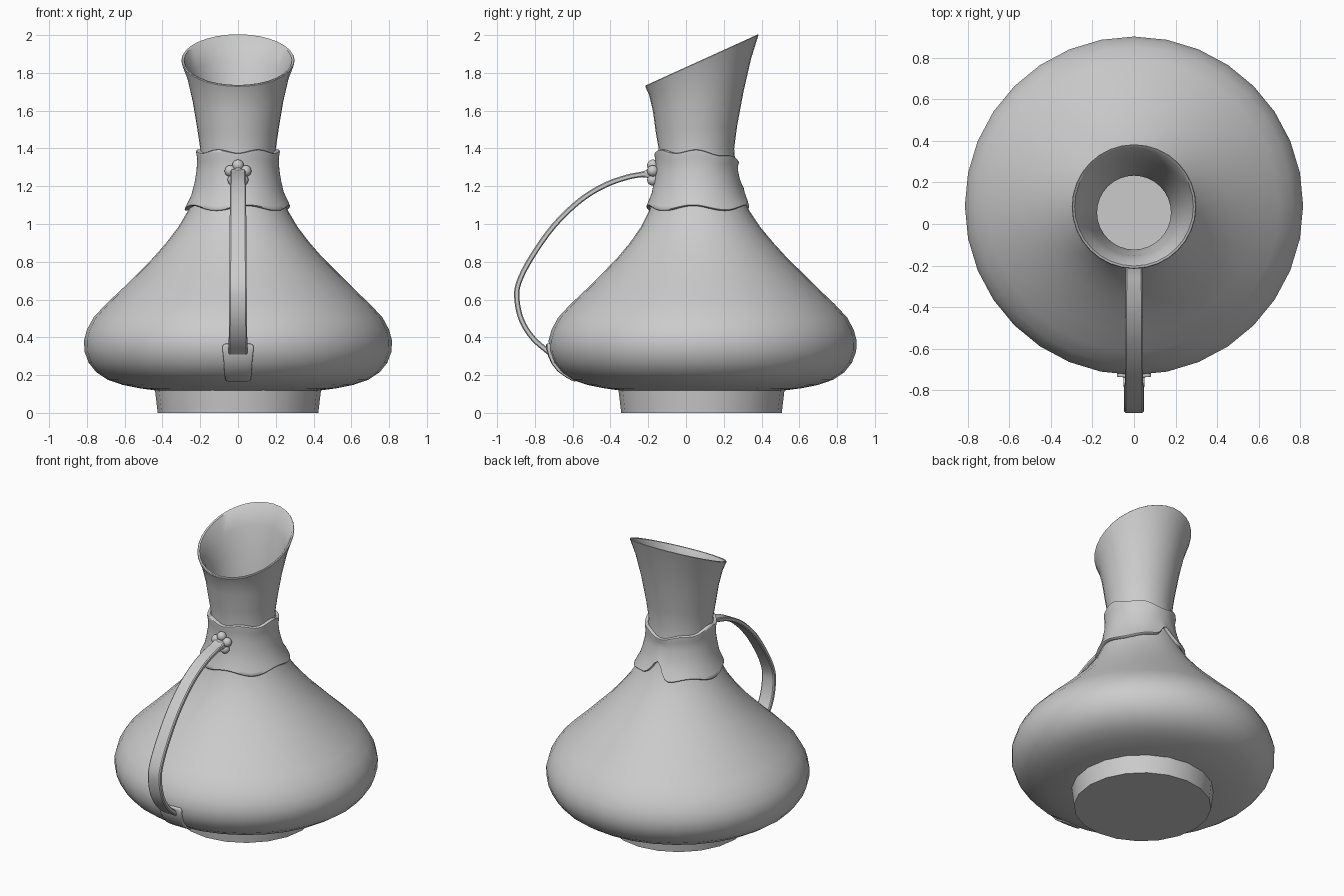
import bpy, bmesh, math
from mathutils import Vector

if "Cube" in bpy.data.objects:
    bpy.data.objects.remove(bpy.data.objects["Cube"])

# Outer vessel profile: radius, centre y, height, slant (dz/dy)
BODY = [(.43, .085, .118, 0), (.52, .088, .13, 0), (.61, .088, .148, 0), (.69, .088, .175, 0),
        (.75, .088, .215, 0), (.79, .088, .265, 0), (.813, .088, .325, 0), (.815, .088, .385, 0),
        (.80, .088, .44, 0), (.765, .088, .505, 0), (.70, .088, .575, 0), (.61, .088, .66, 0),
        (.53, .088, .74, 0), (.45, .086, .82, 0), (.38, .083, .90, 0), (.315, .077, .985, 0),
        (.265, .07, 1.07, 0), (.23, .062, 1.16, 0), (.208, .057, 1.27, 0), (.20, .055, 1.40, 0),
        (.215, .056, 1.50, .10), (.24, .065, 1.65, .22), (.27, .075, 1.78, .36),
        (.30, .084, 1.865, .455)]


def loft(name, rings, caps=True, wrap=False, angle=40):
    """Skin a list of equal-length point loops."""
    bm = bmesh.new()
    loops = [[bm.verts.new(p) for p in r] for r in rings]
    n = len(loops[0])
    pairs = list(zip(loops, loops[1:])) + ([(loops[-1], loops[0])] if wrap else [])
    for a, b in pairs:
        for i in range(n):
            j = (i + 1) % n
            bm.faces.new((a[i], a[j], b[j], b[i]))
    if caps and not wrap:
        bm.faces.new(loops[0][::-1])
        bm.faces.new(loops[-1])
    bmesh.ops.recalc_face_normals(bm, faces=bm.faces)
    return finish(name, bm, angle)


def finish(name, bm, angle=40):
    me = bpy.data.meshes.new(name)
    bm.to_mesh(me)
    bm.free()
    ob = bpy.data.objects.new(name, me)
    bpy.context.collection.objects.link(ob)
    bpy.ops.object.select_all(action='DESELECT')
    ob.select_set(True)
    bpy.context.view_layer.objects.active = ob
    bpy.ops.object.shade_smooth_by_angle(angle=math.radians(angle))
    return ob


def ring(r, cy, z, slant=0, n=32):
    out = []
    for i in range(n):
        a = 2 * math.pi * i / n
        out.append(Vector((r * math.cos(a), cy + r * math.sin(a), z + slant * r * math.sin(a))))
    return out


def body_at(z):
    """Body radius and centre y at a height."""
    for (r0, c0, z0, _), (r1, c1, z1, _) in zip(BODY, BODY[1:]):
        if z0 <= z <= z1:
            t = (z - z0) / (z1 - z0)
            return r0 + t * (r1 - r0), c0 + t * (c1 - c0)
    return BODY[0][:2]


def smooth_path(pts, steps=4):
    """Catmull-Rom through the points."""
    p = [Vector(q) for q in pts]
    p = [2 * p[0] - p[1]] + p + [2 * p[-1] - p[-2]]
    out = []
    for i in range(1, len(p) - 2):
        a, b, c, d = p[i - 1:i + 3]
        for k in range(steps):
            t = k / steps
            out.append(.5 * (2 * b + (c - a) * t + (2 * a - 5 * b + 4 * c - d) * t**2
                             + (3 * b - a - 3 * c + d) * t**3))
    return out + [p[-2]]


# Vessel: outer wall, rounded lip, then inner wall down to the floor
outer = [ring(*s) for s in BODY]
lip = [ring(.297, .084, 1.869, .455), ring(.286, .084, 1.866, .455)]
inner = [ring(r - .022, c, max(z, .145), s) for r, c, z, s in BODY[-2:3:-1]]
loft("vessel", outer + lip + inner)

# Foot
loft("foot", [ring(.425, .082, 0, n=20), ring(.44, .082, .125, n=20)])

# Collar: wavy band round the neck, notched at the back
def collar_loop(v, offset, n=72):
    out = []
    for i in range(n):
        a = 2 * math.pi * i / n
        back = math.sin(a)
        d = abs(a - math.pi / 2)
        top = 1.385 - .045 * max(0, back) ** 2 + .009 * math.cos(6 * a)
        low = 1.083 + .013 * math.cos(5 * a + .6) + .11 * math.exp(-(d / .2) ** 2)
        z = low + v * (top - low)
        r, c = body_at(z)
        r += offset
        out.append(Vector((r * math.cos(a), c + r * math.sin(a), z)))
    return out

section = [(0, -.005), (0, .014), (.02, .021), (.08, .02), (.25, .014), (.45, .012), (.65, .012),
           (.85, .013), (.95, .02), (.99, .02), (1, .014), (1, -.005)]
loft("collar", [collar_loop(*s) for s in section], wrap=True, angle=60)

# Handle: flat strap swept along an arc
path = smooth_path([(0, -.16, 1.268), (0, -.22, 1.264), (0, -.31, 1.248), (0, -.43, 1.205),
                    (0, -.56, 1.125), (0, -.70, .99), (0, -.82, .82), (0, -.885, .69),
                    (0, -.895, .60), (0, -.87, .49), (0, -.81, .395), (0, -.725, .32)])
rings = []
for i, p in enumerate(path):
    t = (path[min(i + 1, len(path) - 1)] - path[max(i - 1, 0)]).normalized()
    nrm = Vector((0, t.z, -t.y))
    f = i / (len(path) - 1)
    w, h = .039 + .011 * f, .014
    if i < 5:
        h += .018 * (1 - i / 5)
    rings.append([p + Vector((x * w, 0, 0)) + nrm * y * h for x, y in
                  [(-1, -.6), (-.85, -1), (.85, -1), (1, -.6), (1, .6), (.85, 1), (-.85, 1), (-1, .6)]])
loft("handle", rings, angle=35)

# Flower mount at the top of the handle
bm = bmesh.new()
for k in range(5):
    a = math.pi / 2 + k * 2 * math.pi / 5
    res = bmesh.ops.create_uvsphere(bm, u_segments=16, v_segments=10, radius=.03)
    for v in res["verts"]:
        v.co += Vector((.043 * math.cos(a), -.176, 1.268 + .043 * math.sin(a)))
res = bmesh.ops.create_uvsphere(bm, u_segments=16, v_segments=10, radius=.035)
for v in res["verts"]:
    v.co += Vector((0, -.18, 1.268))
finish("flower_mount", bm, 60)

# Curved plate joining the handle to the belly
bm = bmesh.new()
rows = []
for z, w in [(.165, .055), (.172, .067), (.19, .071), (.22, .073), (.26, .075), (.30, .079),
             (.335, .083), (.355, .083), (.366, .07)]:
    r, c = body_at(z)
    r += .014
    rows.append([bm.verts.new((w * u / 3, c - math.sqrt(r * r - (w * u / 3) ** 2), z))
                 for u in range(-3, 4)])
for a, b in zip(rows, rows[1:]):
    for i in range(6):
        bm.faces.new((a[i], a[i + 1], b[i + 1], b[i]))
plate = finish("handle_plate", bm)
mod = plate.modifiers.new("thickness", 'SOLIDIFY')
mod.thickness = .025
mod.offset = -1
bev = plate.modifiers.new("round_edges", 'BEVEL')
bev.width = .005
bev.segments = 2
